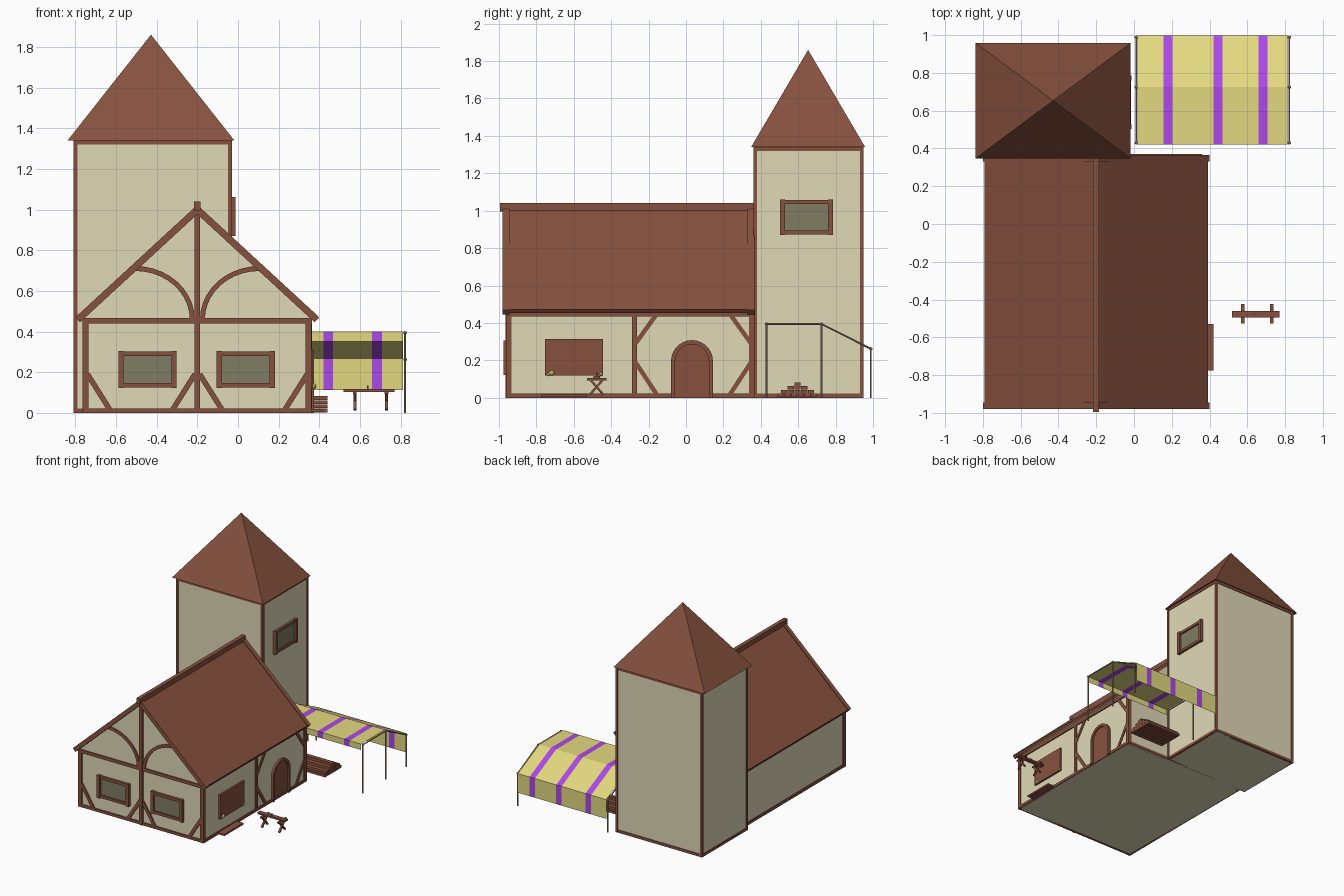
import bpy, bmesh, math
from mathutils import Vector

if "Cube" in bpy.data.objects:
    bpy.data.objects.remove(bpy.data.objects["Cube"])


def material(name, srgb):
    m = bpy.data.materials.new(name)
    m.diffuse_color = [((c + 0.055) / 1.055) ** 2.4 for c in srgb] + [1]
    m.use_nodes = True
    m.node_tree.nodes["Principled BSDF"].inputs["Base Color"].default_value = m.diffuse_color
    return m


WALL = material("plaster", (0.88, 0.85, 0.72))
WOOD = material("brown wood", (0.53, 0.32, 0.245))
PANE = material("window pane", (0.50, 0.485, 0.39))
CLOTH = material("yellow cloth", (0.89, 0.85, 0.50))
STRIPE = material("purple cloth", (0.68, 0.29, 0.92))
POLE = material("pale pole wood", (0.66, 0.58, 0.47))


def finish(name, bm, *mats, recalc=True):
    if recalc:
        bmesh.ops.recalc_face_normals(bm, faces=bm.faces)
    me = bpy.data.meshes.new(name)
    bm.to_mesh(me)
    bm.free()
    for m in mats:
        me.materials.append(m)
    ob = bpy.data.objects.new(name, me)
    bpy.context.collection.objects.link(ob)
    return ob


def prism(name, pts, plane, d0, d1, mat=WOOD):
    """Extrude a vertical profile: 'front' = (x, z) along y, 'side' = (y, z) along x."""
    bm = bmesh.new()
    put = (lambda u, v, d: (u, d, v)) if plane == "front" else (lambda u, v, d: (d, u, v))
    a = [bm.verts.new(put(u, v, d0)) for u, v in pts]
    b = [bm.verts.new(put(u, v, d1)) for u, v in pts]
    n = len(pts)
    bm.faces.new(a)
    bm.faces.new(b[::-1])
    for i in range(n):
        bm.faces.new((a[i], b[i], b[(i + 1) % n], a[(i + 1) % n]))
    return finish(name, bm, mat)


def box(name, x0, x1, y0, y1, z0, z1, mat=WOOD):
    return prism(name, [(x0, z0), (x1, z0), (x1, z1), (x0, z1)], "front", y0, y1, mat)


def strip(name, path, width, plane, d0, d1, mat=WOOD):
    """A timber of constant width following a path in a vertical plane."""
    path = [Vector(p) for p in path]
    left, right = [], []
    for i, p in enumerate(path):
        t = (path[min(i + 1, len(path) - 1)] - path[max(i - 1, 0)]).normalized()
        n = Vector((-t.y, t.x)) * width / 2
        left.append(p + n)
        right.append(p - n)
    return prism(name, left + right[::-1], plane, d0, d1, mat)


def pole(name, p, q, r=0.005):
    p, q = Vector(p), Vector(q)
    bm = bmesh.new()
    bmesh.ops.create_cone(bm, cap_ends=True, segments=8, radius1=r, radius2=r, depth=(q - p).length)
    ob = finish(name, bm, POLE)
    ob.rotation_mode = "QUATERNION"
    ob.rotation_quaternion = (q - p).to_track_quat("Z", "Y")
    ob.location = (p + q) / 2


def ball(name, loc, r, mat):
    bm = bmesh.new()
    bmesh.ops.create_icosphere(bm, subdivisions=2, radius=r)
    finish(name, bm, mat).location = loc


def window(name, u0, u1, z0, z1, plane, d, out):
    """Pane with a frame of four bars; out is the signed outward depth."""
    prism(name + "_pane", [(u0, z0), (u1, z0), (u1, z1), (u0, z1)], plane, d, d + out * 0.3, PANE)
    for u in (u0, u1):
        strip(name + "_upright", [(u, z0 - 0.014), (u, z1 + 0.014)], 0.026, plane, d, d + out)
    for z in (z0, z1):
        strip(name + "_rail", [(u0, z), (u1, z)], 0.022, plane, d, d + out * 0.8)


C = -0.2  # centre line of the house
# House body with gable
prism("house_walls", [(-0.755, 0), (0.355, 0), (0.355, 0.47), (C, 0.99), (-0.755, 0.47)],
      "front", -0.95, 0.365, WALL)

# Corner posts and base beams of the house
for x in (-0.75, 0.347):
    for y in (-0.947, 0.352):
        box("house_corner_post", x - 0.015, x + 0.015, y - 0.015, y + 0.015, 0, 0.46)
for y in (-0.96, 0.345):
    box("house_base_beam", -0.76, 0.36, y, y + 0.025, 0, 0.022)
    box("house_tie_beam", -0.76, 0.36, y, y + 0.025, 0.44, 0.466)
for x in (-0.764, 0.344):
    box("side_base_beam", x, x + 0.02, -0.955, 0.365, 0, 0.022)
    box("eave_beam", x, x + 0.02, -0.955, 0.365, 0.435, 0.462)

# Front timbers: king post, diagonal braces, curved gable braces
box("front_king_post", C - 0.014, C + 0.014, -0.965, -0.945, 0, 1.0)
for s in (-1, 1):
    strip("front_outer_brace", [(C + s * 0.54, 0.19), (C + s * 0.43, 0.015)], 0.026, "front", -0.96, -0.94)
    strip("front_inner_brace", [(C + s * 0.012, 0.19), (C + s * 0.122, 0.015)], 0.026, "front", -0.96, -0.94)
    arc = [(C + s * (0.305 - 0.28 * math.cos(a)), 0.46 + 0.25 * math.sin(a))
           for a in [i * math.pi / 20 for i in range(11)]]
    strip("gable_curved_brace", arc, 0.024, "front", -0.96, -0.94)

# Right side timbers
box("side_post", 0.345, 0.364, -0.288, -0.262, 0, 0.45)
for u, s in ((-0.27, 1), (0.348, -1)):
    strip("side_upper_brace", [(u, 0.29), (u + s * 0.115, 0.45)], 0.024, "side", 0.345, 0.362)
    strip("side_lower_brace", [(u, 0.19), (u + s * 0.115, 0.015)], 0.024, "side", 0.345, 0.362)

# Roof: slabs, barge boards, ridge
for s in (-1, 1):
    line = [(C, 1.0), (C + s * 0.585, 0.463)]
    strip("roof_slab", line, 0.022, "front", -0.965, 0.36)
    for y in (-0.98, 0.33):
        strip("barge_board", [(C, 1.0), (C + s * 0.588, 0.458)], 0.034, "front", y, y + 0.035)
box("roof_ridge", C - 0.016, C + 0.016, -0.995, 0.36, 0.995, 1.04)

# Tower body, corner posts, beams and pyramid roof
TX0, TX1, TY0, TY1 = -0.81, -0.03, 0.36, 0.95
box("tower_walls", TX0 + 0.006, TX1 - 0.006, TY0 + 0.006, TY1 - 0.006, 0, 1.34, WALL)
for x in (TX0, TX1 - 0.02):
    for y in (TY0, TY1 - 0.02):
        box("tower_corner_post", x, x + 0.02, y, y + 0.02, 0, 1.34)
for z in (0, 1.32):
    for y in (TY0 + 0.001, TY1 - 0.021):
        box("tower_cross_beam", TX0, TX1, y, y + 0.02, z, z + 0.022)
    for x in (TX0 + 0.001, TX1 - 0.021):
        box("tower_side_beam", x, x + 0.02, TY0, TY1, z, z + 0.022)
bm = bmesh.new()
base = [bm.verts.new(p) for p in ((-0.838, 0.348, 1.34), (-0.018, 0.348, 1.34),
                                  (-0.018, 0.958, 1.34), (-0.838, 0.958, 1.34))]
apex = bm.verts.new((-0.428, 0.653, 1.86))
bm.faces.new(base)
for i in range(4):
    bm.faces.new((base[i], base[(i + 1) % 4], apex))
finish("tower_roof", bm, WOOD)

# Windows
window("front_left_window", -0.575, -0.315, 0.137, 0.291, "front", -0.95, -0.025)
window("front_right_window", -0.092, 0.168, 0.137, 0.291, "front", -0.95, -0.025)
window("tower_window", 0.516, 0.772, 0.884, 1.047, "side", TX1 - 0.006, 0.024)

# Arched door with frame
def arch(r):
    return [(0.032 - r, 0)] + [(0.032 - r * math.cos(a), 0.196 + r * math.sin(a))
                               for a in [i * math.pi / 14 for i in range(15)]] + [(0.032 + r, 0)]


prism("door_leaf", arch(0.095), "side", 0.35, 0.361)
strip("door_frame", arch(0.101), 0.022, "side", 0.35, 0.373)

# Shop shutter, sill goods and ground step
box("shop_shutter", 0.35, 0.37, -0.755, -0.445, 0.118, 0.315)
ball("sill_loaf", (0.372, -0.718, 0.132), 0.014, CLOTH)
ball("small_loaf", (0.372, -0.735, 0.126), 0.009, CLOTH)
ball("sill_fruit", (0.372, -0.455, 0.126), 0.01, CLOTH)
box("ground_step", 0.36, 0.42, -0.775, -0.53, 0.004, 0.018)

# Trestle bench with crossed legs
box("bench_top", 0.52, 0.77, -0.495, -0.46, 0.103, 0.117)
for x in (0.575, 0.73):
    box("bench_crossbar", x - 0.009, x + 0.009, -0.528, -0.424, 0.093, 0.105)
    for s in (-1, 1):
        strip("bench_leg", [(-0.478 - s * 0.037, 0.016), (-0.478 + s * 0.037, 0.1)], 0.012,
              "side", x - 0.008, x + 0.008)
box("bench_tool", 0.635, 0.641, -0.48, -0.474, 0.115, 0.134)

# Stacked timber under the canopy
for z, n in enumerate((6, 5, 3, 1)):
    for i in range(n):
        y = 0.596 + (i - (n - 1) / 2) * 0.036
        box("stacked_timber", 0.13, 0.44, y - 0.0165, y + 0.0165, 0.003 + z * 0.02, 0.022 + z * 0.02)

# Striped canopy: one sheet, purple on every second column
profile = [(0.42, 0.352), (0.42, 0.4), (0.725, 0.4), (0.998, 0.268), (0.998, 0.112)]
cuts = [0.018, 0.155, 0.205, 0.42, 0.468, 0.66, 0.708, 0.812]
bm = bmesh.new()
grid = [[bm.verts.new((x, y, z)) for y, z in profile] for x in cuts]
for i in range(len(cuts) - 1):
    for j in range(len(profile) - 1):
        f = bm.faces.new((grid[i][j], grid[i + 1][j], grid[i + 1][j + 1], grid[i][j + 1]))
        f.material_index = i % 2
finish("canopy_cloth", bm, CLOTH, STRIPE, recalc=False)

# Canopy poles, side rails and joints
for x in (0.012, 0.822):
    tops = [(x, 0.43, 0.394), (x, 0.725, 0.394), (x, 0.988, 0.262)]
    for t in tops:
        pole("canopy_pole", (x, t[1], 0), t)
        ball("canopy_joint", t, 0.009, POLE)
    pole("canopy_flat_rail", tops[0], tops[1])
    pole("canopy_sloped_rail", tops[1], tops[2])
